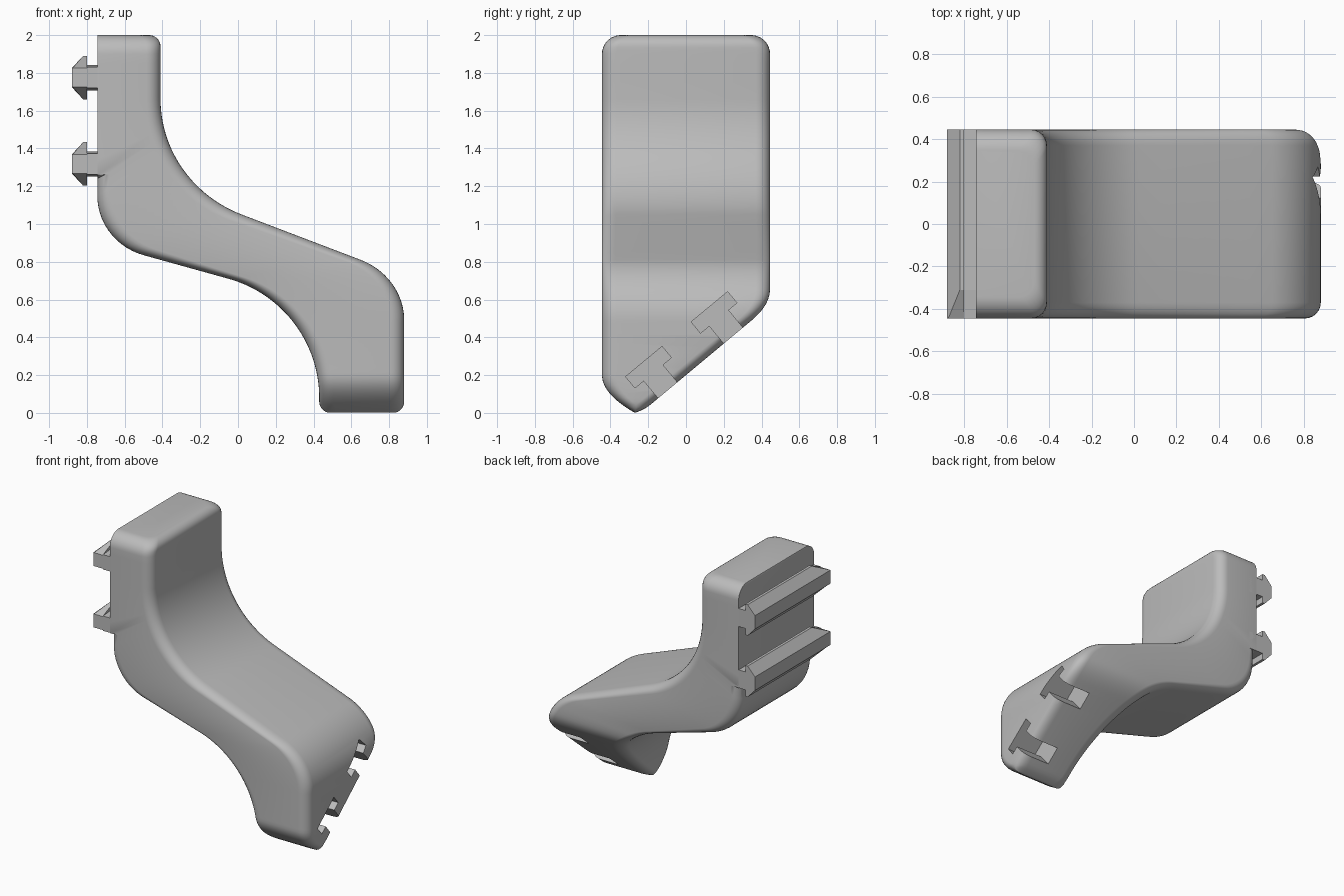
import bpy, bmesh, math
from mathutils import Vector

cube = bpy.data.objects.get("Cube")
if cube:
    bpy.data.objects.remove(cube)

grey = bpy.data.materials.new("plain grey")
grey.use_nodes = True
COLOUR = (0.5, 0.5, 0.5, 1)
grey.diffuse_color = COLOUR
grey.node_tree.nodes["Principled BSDF"].inputs["Base Color"].default_value = COLOUR

HALF = 0.445          # half depth in y
FILLET = 0.075        # soft edge size


def loft(name, rings):
    """Skin a list of equal-length closed rings and cap both ends."""
    bm = bmesh.new()
    loops = [[bm.verts.new(p) for p in ring] for ring in rings]
    for a, b in zip(loops, loops[1:]):
        for i in range(len(a)):
            j = (i + 1) % len(a)
            bm.faces.new((a[i], a[j], b[j], b[i]))
    bm.faces.new(loops[0])
    bm.faces.new(loops[-1])
    bmesh.ops.recalc_face_normals(bm, faces=bm.faces)
    mesh = bpy.data.meshes.new(name)
    bm.to_mesh(mesh)
    bm.free()
    obj = bpy.data.objects.new(name, mesh)
    bpy.context.collection.objects.link(obj)
    mesh.materials.append(grey)
    return obj


def arc(a, c, b, n):
    """Circular arc from a to b, tangent to the lines meeting at corner c."""
    a, c, b = Vector(a), Vector(c), Vector(b)
    if (c - a).length * (b - c).length < 1e-12:
        return [a.lerp(b, i / n) for i in range(n + 1)]
    w = math.cos((c - a).angle(b - c) / 2)
    pts = []
    for i in range(n + 1):
        t = i / n
        k = ((1 - t) ** 2, 2 * w * t * (1 - t), t * t)
        pts.append((a * k[0] + c * k[1] + b * k[2]) / sum(k))
    return pts


def line(a, b, n):
    return [Vector(a).lerp(Vector(b), i / n) for i in range(n + 1)]


def round_in(dist, r):
    """Inset of a quarter round at a given distance from its end."""
    d = max(0, min(dist, r))
    return r - math.sqrt(max(0, r * r - (r - d) ** 2))


def y_front(z):
    return -HALF + round_in(2 - z, 0.1) + 0.175 * max(0, 1 - z / 0.2) ** 2


def y_back(z):
    slope = 0.3 + (z - 0.45) * 1.2 - 0.03 * max(0, 1 - z / 0.04) ** 2
    h = max(0, 0.1 - abs(slope - HALF)) / 0.1
    return min(slope, HALF) - h * h * 0.025 - round_in(2 - z, 0.1)


# Outer (upper) and inner (lower) edges of the S-shaped bracket, paired by station
top_z = [2 - 0.1 * (1 - math.sin(math.radians(a))) for a in range(90, -1, -10)]
top_z += [1.85, 1.75]
outer = [Vector((-0.41 - round_in(2 - z, 0.06), z)) for z in top_z]
inner = [Vector((-0.745, z)) for z in top_z]

outer += arc((-0.41, 1.66), (-0.41, 1.214), (0.02, 1.05), 20)
inner += line((-0.745, 1.66), (-0.745, 1.26), 5) + [Vector((-0.745, 1.24))]
inner += arc((-0.745, 1.15), (-0.745, 0.903), (-0.5, 0.835), 13)

outer += line((0.02, 1.05), (0.65, 0.81), 6)[1:-1]
inner += line((-0.5, 0.835), (-0.05, 0.71), 6)[1:-1]

leg = arc((-0.05, 0.71), (0.43, 0.577), (0.43, 0.08), 36)
high = [p for p in leg if p.y >= 0.49]
outer += arc((0.65, 0.81), (0.88, 0.722), (0.88, 0.49), len(high) - 1)
foot = [Vector((0.43 + round_in(z, 0.06), z))
        for z in (0.06, 0.045, 0.03, 0.02, 0.012, 0.006, 0.002)]
low = leg[len(high):] + foot
outer += [Vector((0.88 - round_in(p.y, 0.06), p.y)) for p in low]
inner += high + low


def section(t, b):
    """Rounded four-sided section spanning from the inner to the outer edge."""
    corners = [Vector((p.x, f(p.y), p.y)) for p, f in
               ((b, y_front), (b, y_back), (t, y_back), (t, y_front))]
    ring = []
    for i, c in enumerate(corners):
        r = 0.0005 if i < 2 and b.y > 1.25 else FILLET
        ends = []
        for other in (corners[i - 1], corners[(i + 1) % 4]):
            d = other - c
            ends.append(c + d.normalized() * min(r, 0.48 * d.length))
        ring += arc(ends[0], c, ends[1], 6)
    return ring


body = loft("bracket_body", [section(t, b) for t, b in zip(outer, inner)])

# T-shaped slots cut into the slanted end from the outer side
along = Vector((0, 0.77, 0.64))
inward = Vector((0, -0.64, 0.77))
T_SHAPE = [(-0.065, -0.1), (0.065, -0.1), (0.065, 0.12), (0.125, 0.12),
           (0.125, 0.197), (-0.125, 0.197), (-0.125, 0.12), (-0.065, 0.12)]
for label, y, z in (("upper", 0.25, 0.41), ("lower", -0.097, 0.12)):
    rings = [[Vector((x, y, z)) + along * u + inward * v for u, v in T_SHAPE]
             for x in (0.66, 1.0)]
    cutter = loft(label + "_slot_cutter", rings)
    cutter.hide_render = True
    cutter.hide_set(True)
    cut = body.modifiers.new(label + "_slot", 'BOOLEAN')
    cut.operation = 'DIFFERENCE'
    cut.solver = 'EXACT'
    cut.object = cutter

# Apply the cuts, then drop the cutters
bpy.context.view_layer.update()
cut_mesh = bpy.data.meshes.new_from_object(
    body.evaluated_get(bpy.context.evaluated_depsgraph_get()))
body.modifiers.clear()
body.data = cut_mesh
for label in ("upper", "lower"):
    bpy.data.objects.remove(bpy.data.objects[label + "_slot_cutter"])

bpy.ops.object.select_all(action='DESELECT')
body.select_set(True)
bpy.context.view_layer.objects.active = body
bpy.ops.object.shade_smooth_by_angle(angle=math.radians(35))

# Mounting rails with a tapered lead-in at the front end
FULL = [(-0.68, 0.067), (-0.80, 0.067), (-0.80, 0.115), (-0.82, 0.115), (-0.88, 0.05)]
TIP = [(-0.68, 0.055), (-0.80, 0.055), (-0.80, 0.05), (-0.875, 0.05), (-0.88, 0.05)]
for label, z in (("upper", 1.775), ("lower", 1.318)):
    rings = []
    for y, half in ((HALF, FULL), (-0.31, FULL), (-HALF, TIP)):
        ring = [(x, y, z + h) for x, h in half]
        ring += [(x, y, z - h) for x, h in reversed(half)]
        rings.append(ring)
    loft(label + "_rail", rings)
